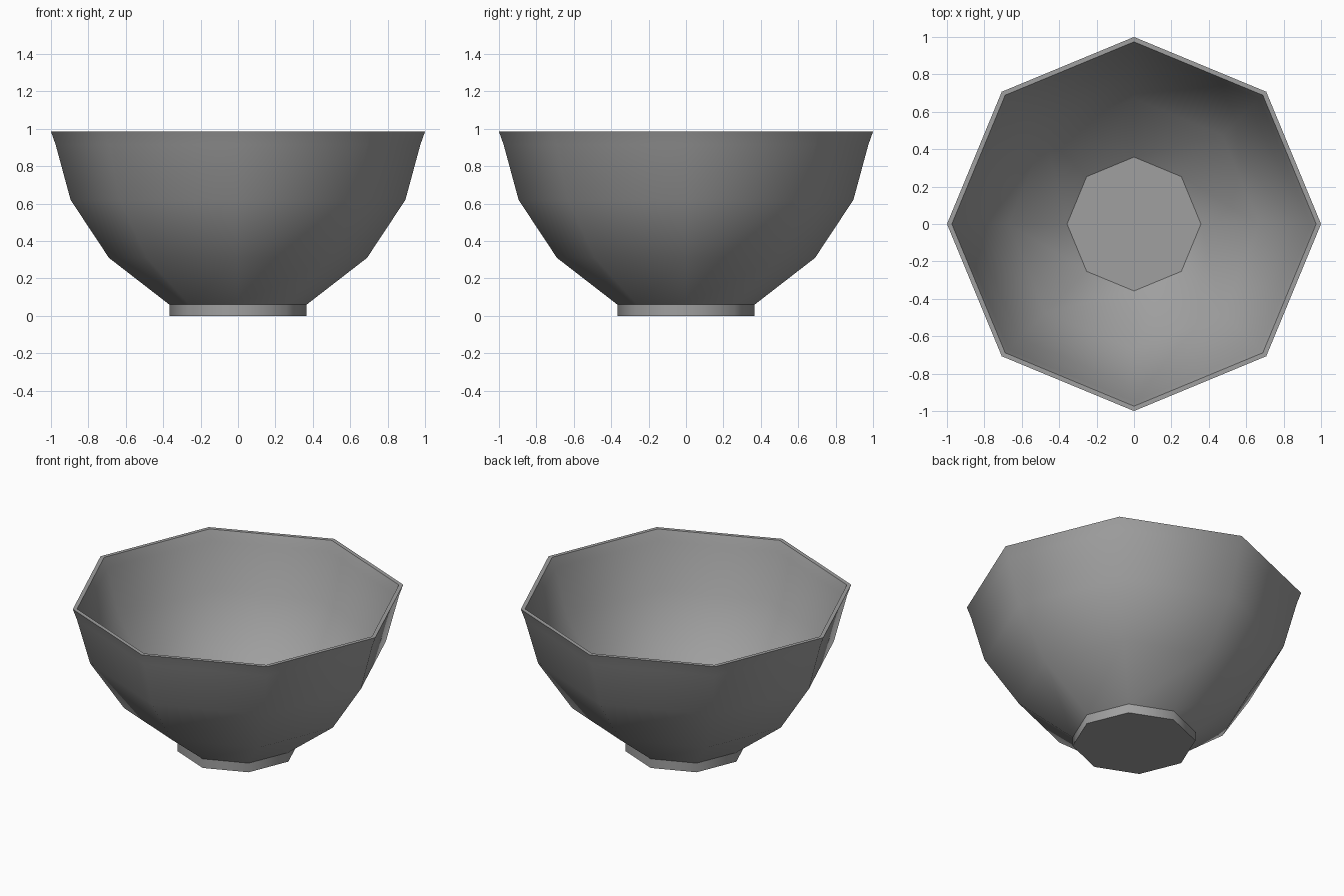
import bpy, bmesh
from math import cos, sin, pi

cube = bpy.data.objects.get("Cube")
if cube:
    bpy.data.objects.remove(cube, do_unlink=True)

SIDES = 8

# Material
grey = bpy.data.materials.new("stoneware_grey")
grey.use_nodes = True
color = (0.35, 0.35, 0.35, 1)
grey.diffuse_color = color
grey.node_tree.nodes["Principled BSDF"].inputs["Base Color"].default_value = color


def lathe(name, profile, sharp_rings):
    """Octagonal lathe, capped at both ends, smooth except at the sharp rings."""
    bm = bmesh.new()
    rings = [[bm.verts.new((r * cos(2 * pi * i / SIDES), r * sin(2 * pi * i / SIDES), z))
              for i in range(SIDES)] for r, z in profile]
    for low, high in zip(rings, rings[1:]):
        for i in range(SIDES):
            j = (i + 1) % SIDES
            bm.faces.new((low[i], low[j], high[j], high[i]))
    bm.faces.new(rings[0][::-1])
    bm.faces.new(rings[-1])
    for face in bm.faces:
        face.smooth = True
    for k in sharp_rings:
        for i in range(SIDES):
            bm.edges.get((rings[k][i], rings[k][(i + 1) % SIDES])).smooth = False
    bmesh.ops.recalc_face_normals(bm, faces=bm.faces)
    mesh = bpy.data.meshes.new(name)
    bm.to_mesh(mesh)
    bm.free()
    mesh.materials.append(grey)
    obj = bpy.data.objects.new(name, mesh)
    bpy.context.collection.objects.link(obj)
    return obj


# Foot, outer wall, rim, inner wall and floor in one continuous profile
outer = [(0.367, 0), (0.367, 0.06), (0.69, 0.31), (0.895, 0.62), (0.975, 0.915), (1, 0.985)]
inner = [(0.974, 0.985), (0.95, 0.92), (0.87, 0.63), (0.67, 0.325), (0.358, 0.08)]
lathe("bowl", outer + inner, sharp_rings=(0, 1, 5, 6, 10))
